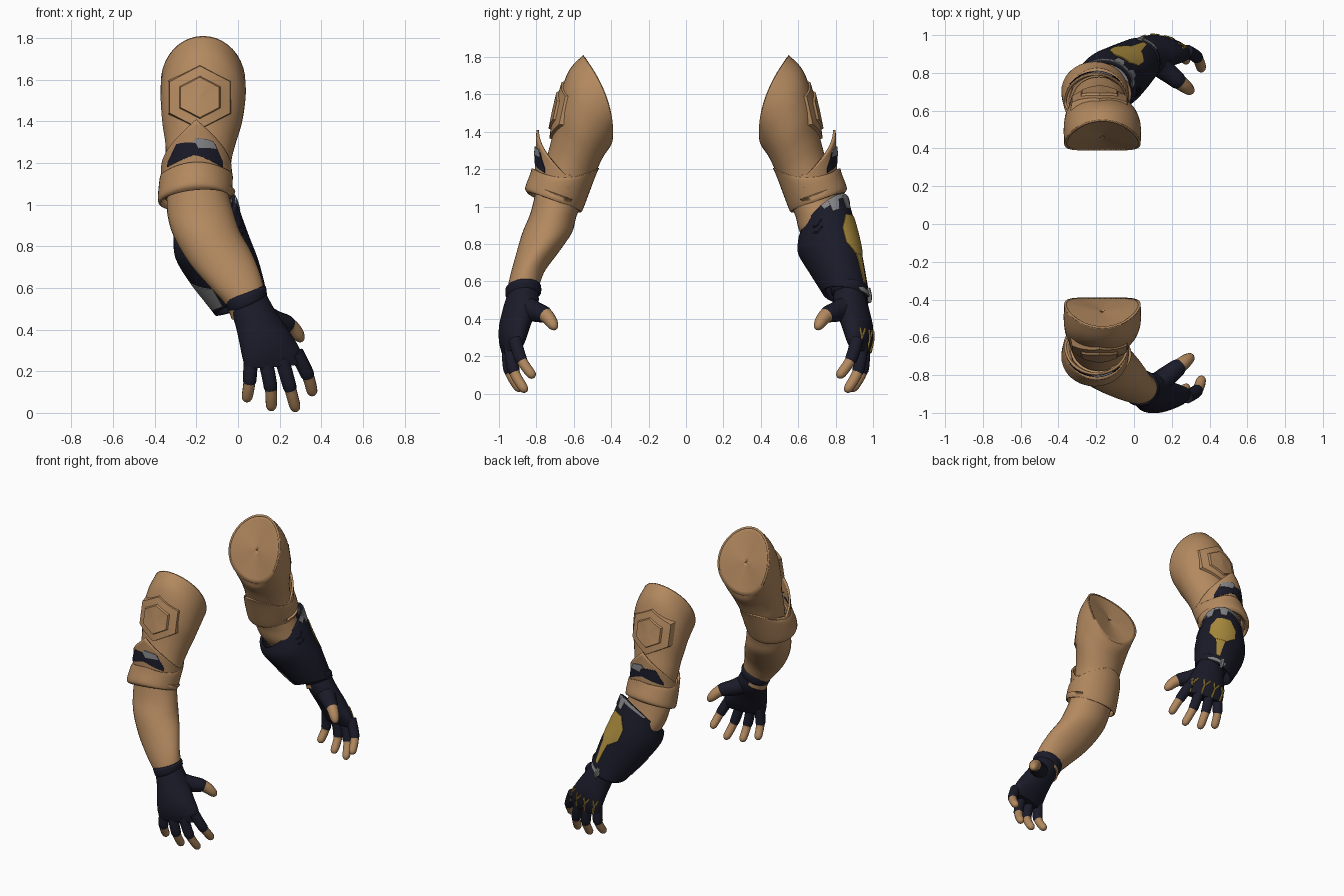
import bpy, bmesh, math
from mathutils import Vector

if "Cube" in bpy.data.objects:
    bpy.data.objects.remove(bpy.data.objects["Cube"])


def mat(name, rgb):
    m = bpy.data.materials.new(name)
    m.diffuse_color = (*rgb, 1)
    m.use_nodes = True
    m.node_tree.nodes["Principled BSDF"].inputs["Base Color"].default_value = m.diffuse_color
    return m


TAN = mat("tan", (0.45, 0.25, 0.115))
NAVY = mat("navy", (0.011, 0.011, 0.023))
GOLD = mat("gold", (0.42, 0.27, 0.05))
GREY = mat("grey", (0.24, 0.24, 0.25))


def spline(rows, t):
    """Catmull-Rom interpolation of equal-length tuples."""
    n = len(rows) - 1
    i = min(int(t * n), n - 1)
    f = t * n - i
    p = [rows[min(max(k, 0), n)] for k in range(i - 1, i + 3)]
    return [0.5 * (2 * b + (c - a) * f + (2 * a - 5 * b + 4 * c - d) * f * f
                   + (3 * b - a - 3 * c + d) * f ** 3) for a, b, c, d in zip(*p)]


def surf(name, f, nu, nv, mats, rule=None, thick=0, angle=40):
    """Closed-around surface f(theta, v); rule(v) picks the material."""
    bm = bmesh.new()
    grid = [[bm.verts.new(f(2 * math.pi * i / nu, j / nv)) for i in range(nu)] for j in range(nv + 1)]
    for j in range(nv):
        for i in range(nu):
            k = (i + 1) % nu
            face = bm.faces.new((grid[j][i], grid[j][k], grid[j + 1][k], grid[j + 1][i]))
            if rule:
                face.material_index = rule((j + 0.5) / nv)
    if not thick:
        for row, v in ((grid[0], 0), (grid[-1], 1)):
            bm.faces.new(row).material_index = rule(v) if rule else 0
    bmesh.ops.recalc_face_normals(bm, faces=bm.faces)
    me = bpy.data.meshes.new(name)
    bm.to_mesh(me)
    bm.free()
    for m in mats:
        me.materials.append(m)
    ob = bpy.data.objects.new(name, me)
    bpy.context.collection.objects.link(ob)
    if thick:
        md = ob.modifiers.new("wall", "SOLIDIFY")
        md.thickness = thick
        md.offset = -1
    bpy.ops.object.select_all(action='DESELECT')
    ob.select_set(True)
    bpy.context.view_layer.objects.active = ob
    bpy.ops.object.shade_smooth_by_angle(angle=math.radians(angle))
    return ob


def rings(rows, s):
    """Loft; row = outer (depth, z), inner (depth, z), x min, x max, side tilt, depth skew."""
    def f(th, v):
        do, zo, di, zi, x0, x1, tilt, skew = spline(rows, v)
        c, n = math.cos(th), math.sin(th)
        return Vector(((x0 + x1) / 2 + n * (x1 - x0) / 2,
                       s * ((do + di) / 2 + c * (do - di) / 2 - n * skew),
                       (zo + zi) / 2 + c * (zo - zi) / 2 + n * tilt))
    return f


def tube(name, pts, r0, r1, mats, rule=None, nu=12, nv=20, step=None):
    """Round-tipped tube along a path; thicker before the step."""
    def f(th, v):
        v = 1 - (1 - v) ** 1.5
        p = Vector(spline(pts, v))
        d = (Vector(spline(pts, min(v + .01, 1))) - Vector(spline(pts, max(v - .01, 0)))).normalized()
        a = d.cross(Vector((1, 0.2, 0.1))).normalized()
        b = d.cross(a)
        r = r0 + (r1 - r0) * v
        if step and v < step:
            r += 0.004
        if v > 0.8:
            r *= math.sqrt(max(1 - ((v - 0.8) / 0.2) ** 2, 0.01))
        return p + r * (math.cos(th) * a + math.sin(th) * b)
    return surf(name, f, nu, nv, mats, rule)


def strip(name, f, path, m, r):
    """Thin line lying on a surface; path in (degrees, v)."""
    tube(name, [tuple(f(math.radians(a), v)) for a, v in path], r, r, [m], nu=6, nv=6)


def plate(name, f, corners, m, lift=.005):
    """Thin polygon wrapped on surface f; corners in (degrees, v), fanned from their middle."""
    n = len(corners)
    ma, mv = (sum(c[k] for c in corners) / n for k in (0, 1))

    def g(th, v):
        t = th / (2 * math.pi) * n + 1e-6
        i, w = int(t) % n, t % 1
        p, q = corners[i], corners[(i + 1) % n]
        k = min(1, (1 - v) * 10 / 9)
        a = math.radians(ma + (p[0] + (q[0] - p[0]) * w - ma) * k)
        b = mv + (p[1] + (q[1] - p[1]) * w - mv) * k
        P = f(a, b)
        nr = (f(a + .02, b) - P).cross(f(a, b + .01) - P).normalized()
        if nr.dot(P - (f(a + math.pi, b) + P) / 2) < 0:
            nr = -nr
        return P + nr * (lift if v > 0 else -.003)
    surf(name, g, n * 8, 10, [m])


SLEEVE = [(.55, 1.81, .39, 1.37, -.37, .035, 0, 0), (.63, 1.72, .40, 1.33, -.372, .037, 0, 0),
          (.685, 1.55, .44, 1.27, -.365, .02, 0, 0), (.71, 1.40, .47, 1.21, -.35, -.01, 0, 0),
          (.74, 1.28, .49, 1.16, -.345, -.03, 0, 0), (.78, 1.15, .52, 1.08, -.33, -.04, 0, 0)]
BAND = [(.825, 1.205, .465, 1.205, -.36, -.03, 0, 0), (.835, 1.17, .485, 1.16, -.375, -.025, 0, 0),
        (.86, 1.10, .545, 1.0, -.385, -.03, .01, 0), (.845, 1.07, .56, .97, -.37, -.04, .015, 0)]
FOREARM = [(.80, 1.10, .55, 1.03, -.34, -.05, 0, 0), (.83, .97, .585, .95, -.34, -.02, 0, 0),
           (.875, .86, .61, .86, -.31, .01, .01, 0), (.91, .74, .68, .76, -.235, .06, .03, 0),
           (.94, .63, .755, .66, -.135, .10, .04, 0), (.955, .55, .785, .57, -.06, .125, .04, 0),
           (.955, .48, .79, .50, -.03, .13, .04, 0)]
WRIST = [(.955, .572, .785, .585, -.065, .125, .035, 0), (.965, .56, .775, .575, -.065, .135, .035, 0),
         (.965, .525, .775, .54, -.05, .137, .035, 0), (.955, .51, .79, .525, -.035, .13, .035, 0)]
PALM = [(.955, .53, .79, .55, -.045, .13, .04, 0), (.98, .45, .79, .47, -.015, .18, .03, .01),
        (.998, .36, .83, .37, .005, .25, .02, .02), (.993, .28, .86, .29, .02, .30, .015, .03),
        (.975, .22, .89, .23, .035, .31, .01, .03)]
BRACER = [(.865, 1.04, .60, .82, -.31, -.01, .085, 0), (.92, .85, .60, .75, -.30, .05, .055, 0),
          (.95, .70, .66, .65, -.23, .10, .05, 0), (.985, .50, .73, .54, -.11, .14, .05, 0)]
FINGERS = {"little_finger": [(.062, .945, .27), (.055, .945, .15), (.04, .89, .055)],
           "ring_finger": [(.13, .95, .26), (.157, .942, .12), (.16, .88, .012)],
           "middle_finger": [(.21, .94, .26), (.25, .92, .12), (.28, .855, .008)],
           "index_finger": [(.28, .915, .29), (.335, .88, .18), (.36, .812, .085)]}

for s, side in ((-1, "front"), (1, "back")):
    def nm(part):
        return side + "_" + part

    # upper sleeve whose shoulder edge sweeps inward at the sides
    base = rings(SLEEVE, s)

    def sleeve(th, v):
        return base(th, v) - Vector((0, s * .045, 0)) * math.sin(th) ** 2 * max(0, 1 - 4 * v)
    surf(nm("sleeve"), sleeve, 40, 30, [TAN], thick=.012)
    mid = Vector((-.168, s * .462, 1.585))
    surf(nm("shoulder_opening"), lambda th, v: mid + (sleeve(th, 0) - mid) * (1 - .999 * v),
         40, 8, [TAN], thick=.004)

    # low stepped pad following the sleeve
    steps = [(1.06, -.03), (1, .008), (.68, .012), (.64, .024), (.02, .026)]

    def pad(th, v):
        r, h = steps[round(v * 4)]
        k = (th / (math.pi / 3)) % 1
        edge = .145 / math.cos((k - .5) * math.pi / 3)
        x, z = r * edge * math.sin(th), r * edge * math.cos(th) * .9
        bow = .13 * (1 - math.sqrt(1 - (x / .21) ** 2))
        return Vector((-.183 + x, s * (.69 - .22 * z - bow + h), 1.515 + z))
    surf(nm("sleeve_pad"), pad, 24, 4, [TAN], angle=30)

    # pointed cuff with dark window and grey corner, then the folded band below it
    def cuff_top(th):
        a = abs((math.degrees(th) + 180) % 360 - 180)
        return 1.41 - .24 * min(a / 90, 1)

    def cuff(th, v):
        c = math.cos(th)
        top = cuff_top(th)
        r = .155 + .012 * v if c > 0 else .10
        return Vector((-.2 + .17 * math.sin(th), s * (.645 + r * c), top + (1.10 - top) * v))

    def on_cuff(pts):
        out = []
        for x, z in pts:
            th = math.asin((x + .2) / .17)
            out.append((math.degrees(th), (cuff_top(th) - z) / (cuff_top(th) - 1.10)))
        return out
    surf(nm("pointed_cuff"), cuff, 64, 12, [TAN], thick=.014)
    plate(nm("cuff_window"), cuff, on_cuff([(-.338, 1.18), (-.335, 1.205), (-.295, 1.29), (-.20, 1.295),
                                            (-.11, 1.29), (-.075, 1.205), (-.075, 1.18)]), NAVY, .004)
    plate(nm("cuff_trim"), cuff, on_cuff([(-.215, 1.303), (-.19, 1.27), (-.105, 1.265), (-.12, 1.303)]), GREY, .007)
    band = rings(BAND, s)
    surf(nm("elbow_band"), lambda th, v: band(th, v) - Vector((0, 0, .05 * (1 - v) * math.sin(th) ** 2)),
         40, 14, [TAN], thick=.04)

    # bare forearm and glove
    surf(nm("forearm"), rings(FOREARM, s), 32, 24, [TAN])
    surf(nm("glove_wrist"), rings(WRIST, s), 32, 9, [NAVY])
    palm = rings(PALM, s)
    surf(nm("glove_palm"), palm, 32, 20, [NAVY])
    for part, pts in FINGERS.items():
        tube(nm(part), [(x, s * d, z) for x, d, z in pts], .032, .026, [NAVY, TAN],
             lambda v: int(1 - (1 - v) ** 1.5 > .52), step=.52)
    tube(nm("thumb"), [(x, s * d, z) for x, d, z in
                       ((.10, .87, .47), (.17, .81, .44), (.25, .745, .415), (.31, .697, .345))],
         .064, .027, [NAVY, TAN], lambda v: int(1 - (1 - v) ** 1.5 > .64), step=.64)

# armoured bracer on the back arm, with gold panel and grey trims
bracer = rings(BRACER, 1)
surf("bracer", bracer, 64, 30, [NAVY], thick=.018)
plate("bracer_gold_panel", bracer, [(14, .2), (46, .2), (60, .3), (60, .48), (44, .62),
                                    (16, .62), (0, .48), (0, .3)], GOLD)
plate("bracer_gold_tail", bracer, [(18, .6), (42, .6), (38, .75), (35, .87), (25, .87), (22, .75)], GOLD, .004)
plate("bracer_top_trim", bracer, [(-40, .0), (95, .0), (88, .09), (62, .06), (10, .06), (-35, .05)], GREY)
for a in (30, 66):
    plate("bracer_trim_spike", bracer, [(a - 12, .03), (a + 12, .03), (a + 7, .15), (a - 7, .15)], GREY, .006)
plate("bracer_lower_trim", bracer, [(5, .93), (60, .93), (55, .995), (5, .995)], GREY)
plate("bracer_side_trim", bracer, [(-150, .76), (-108, .66), (-104, .94), (-140, .96)], GREY)
for k in (0, 1):
    strip("bracer_slot", bracer, [(98, .16 + .07 * k), (108, .2 + .07 * k), (118, .18 + .07 * k)], NAVY, .006)

# gold forked lines over the knuckles of the back glove
palm = rings(PALM, 1)
for a in (-48, -14, 18, 56):
    strip("knuckle_stem", palm, [(a, .7), (a, .85), (a, .99)], GOLD, .008)
    for e in (-9, 9):
        strip("knuckle_fork", palm, [(a + e, .58), (a + e * .7, .64), (a, .72)], GOLD, .007)

# grey spur at the lower edge of the bracer
tube("bracer_spur", [(.03, .97, .56), (.045, .982, .52), (.055, .98, .485)], .016, .01, [GREY], nu=6, nv=8)
